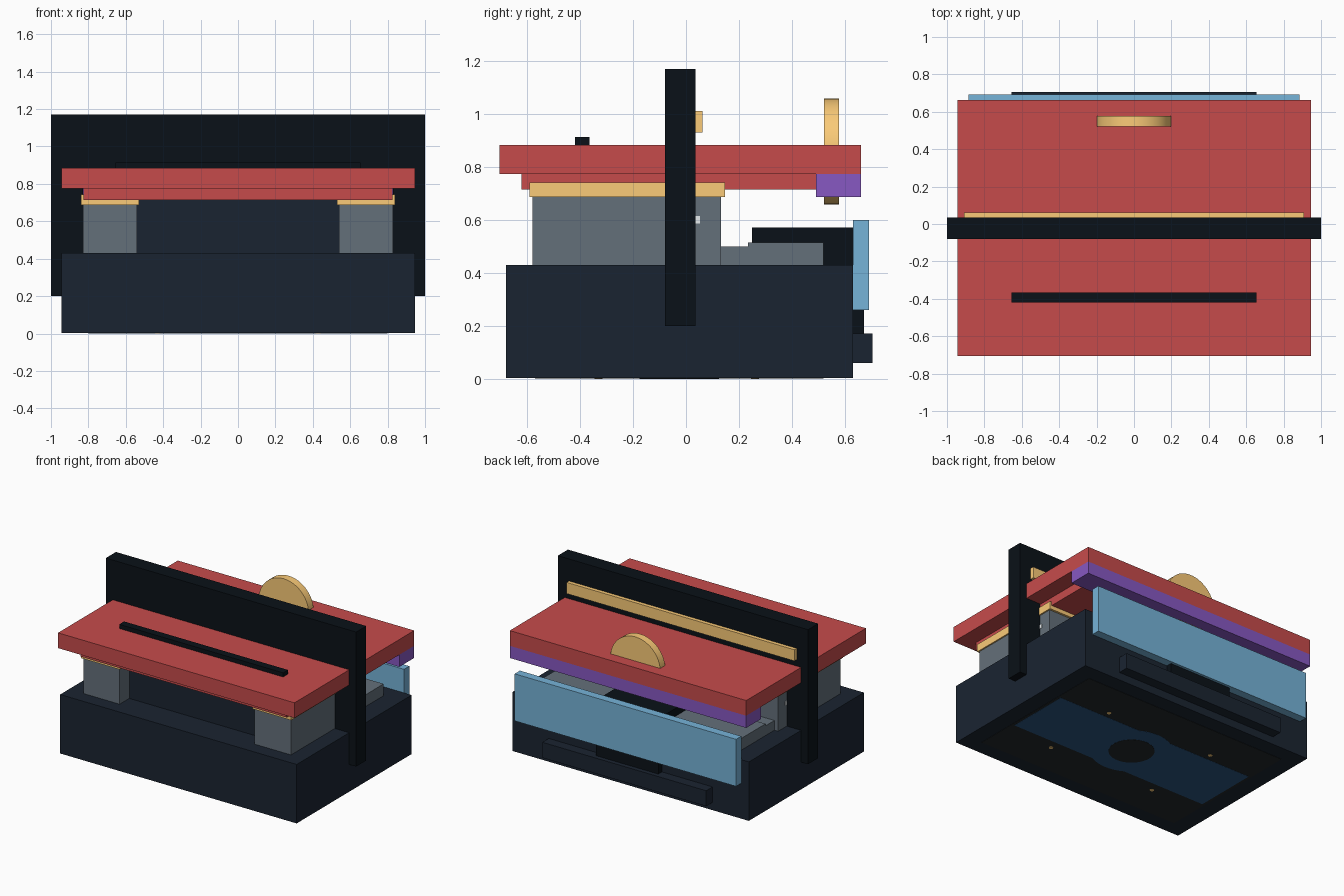
import bpy, math

if "Cube" in bpy.data.objects:
    bpy.data.objects.remove(bpy.data.objects["Cube"])


def mat(name, hexcol):
    m = bpy.data.materials.new(name)
    rgb = [int(hexcol[i:i + 2], 16) / 255 for i in (0, 2, 4)]
    m.diffuse_color = [c / 12.92 if c < 0.04 else ((c + 0.055) / 1.055) ** 2.4 for c in rgb] + [1]
    m.use_nodes = True
    m.node_tree.nodes["Principled BSDF"].inputs["Base Color"].default_value = m.diffuse_color
    return m


RED, NAVY, BLACK = mat("red", "c64b4b"), mat("navy", "1a2431"), mat("black", "0a1118")
GREY, GOLD, BLUE = mat("grey", "64707a"), mat("gold", "fbcb78"), mat("blue", "76b3d8")
PURPLE, PALE, DEEP = mat("purple", "8758c2"), mat("pale", "e5ebee"), mat("deep_blue", "2a5580")
DARK = mat("dark_grey", "22272a")


def box(name, x, y, z, m):
    """Box from (min, max) ranges."""
    bpy.ops.mesh.primitive_cube_add(size=1, location=[(a + b) / 2 for a, b in (x, y, z)])
    o = bpy.context.object
    o.name = name
    o.scale = [b - a for a, b in (x, y, z)]
    bpy.ops.object.transform_apply(location=False, rotation=False, scale=True)
    o.data.materials.append(m)
    return o


def pair(name, x, y, z, m):
    """Left and right copies, given the right-hand x range."""
    box(name + "_right", x, y, z, m)
    box(name + "_left", (-x[1], -x[0]), y, z, m)


def disc(name, loc, r, depth, m, rot=(0, 0, 0), sides=48):
    bpy.ops.mesh.primitive_cylinder_add(vertices=sides, radius=r, depth=depth, location=loc, rotation=rot)
    o = bpy.context.object
    o.name = name
    o.data.materials.append(m)
    bpy.ops.object.shade_smooth_by_angle(angle=math.radians(30))


# Base with thin layered plates on the underside
box("base", (-.945, .945), (-.68, .632), (.004, .43), NAVY)
box("underside_cover", (-.82, .82), (-.57, .52), (.002, .03), DARK)
box("underside_plate", (-.8, .8), (-.26, .21), (.001, .03), DEEP)
disc("underside_disc", (0, -.025, .0155), .27, .029, DEEP)
disc("underside_hub", (0, -.025, .015), .15, .03, DARK)
for x in (-.43, .43):
    for y in (-.33, .26):
        disc("underside_screw", (x, y, .015), .015, .03, GOLD, sides=12)

# Central body, side supports and gold rails
box("central_body", (-.545, .545), (-.47, .1), (.42, .73), NAVY)
pair("support", (.54, .83), (-.58, .133), (.42, .69), GREY)
pair("rail", (.53, .84), (-.592, .148), (.687, .742), GOLD)
pair("side_pin", (.81, .833), (.03, .053), (.587, .615), PALE)

# Rear trays and chute
pair("rear_step", (.545, .8), (.12, .24), (.42, .5), GREY)
pair("rear_tray", (.25, .8), (.235, .52), (.42, .515), GREY)
pair("tray_lip", (.4, .8), (.193, .24), (.42, .47), GREY)
box("chute", (-.25, .25), (.25, .635), (.42, .572), BLACK)
box("chute_mouth", (-.25, .25), (.62, .673), (.165, .27), BLACK)

# Back panel and ledge
box("back_panel", (-.885, .885), (.632, .692), (.26, .6), BLUE)
box("back_ledge", (-.655, .655), (.62, .705), (.06, .172), NAVY)

# Table top
box("table_top", (-.945, .945), (-.705, .662), (.775, .885), RED)
box("table_underside", (-.825, .825), (-.622, .5), (.715, .78), RED)
box("table_rear_bar", (-.945, .945), (.492, .662), (.687, .775), PURPLE)
box("table_front_strip", (-.655, .655), (-.42, -.365), (.88, .915), BLACK)
disc("wheel", (0, .55, .86), .2, .056, GOLD, (math.pi / 2, 0, 0))

# Gantry over the table
pair("gantry_post", (.83, 1), (-.08, .035), (.2, 1.172), BLACK)
box("gantry_beam", (-.83, .83), (-.08, .035), (.885, 1.172), BLACK)
box("gantry_rail", (-.91, .91), (.03, .062), (.932, 1.013), GOLD)
